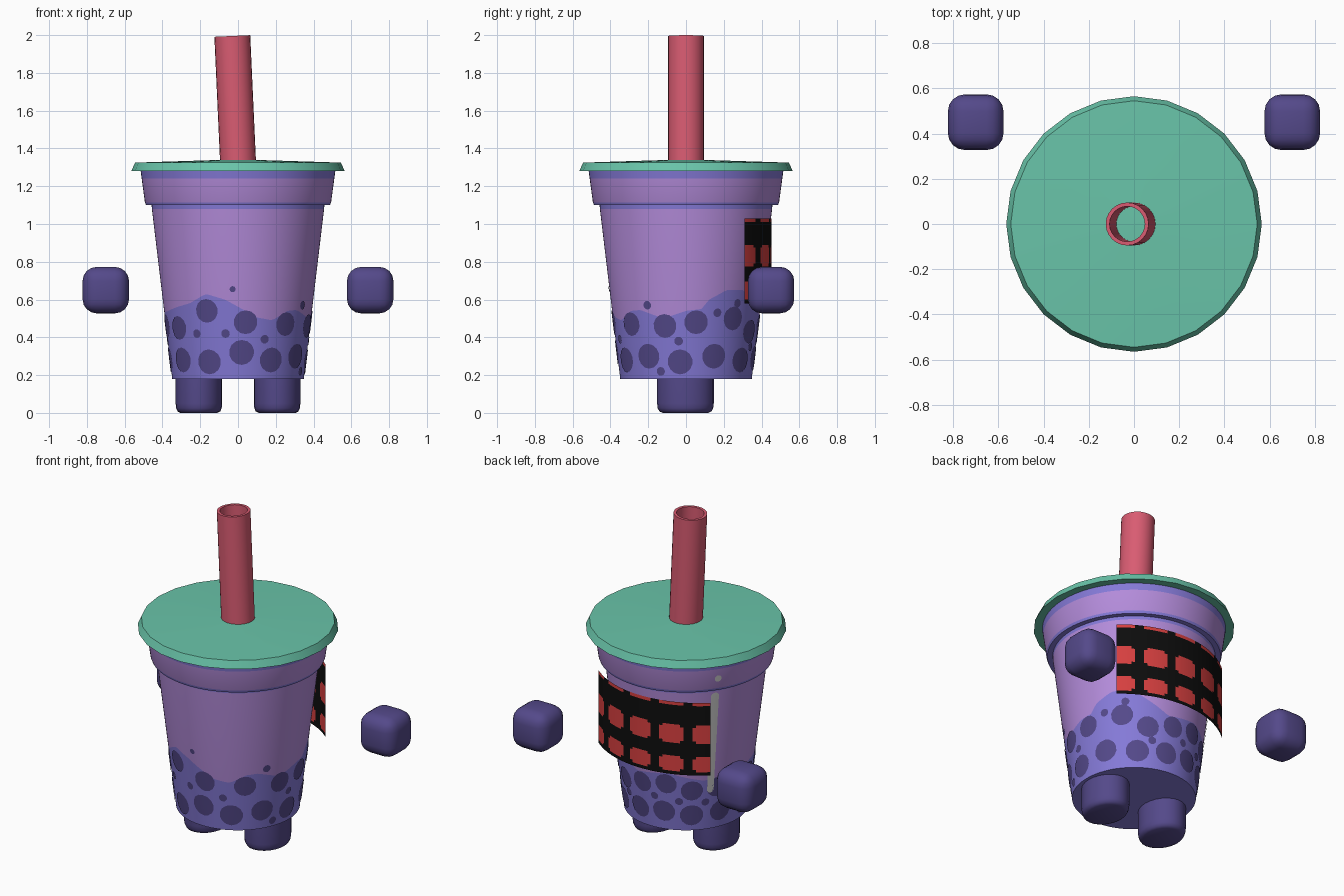
import bpy, bmesh
from math import sin, cos, pi, radians, degrees
from mathutils import Matrix

cube = bpy.data.objects.get("Cube")
if cube:
    bpy.data.objects.remove(cube)


def material(name, code):
    """Flat material from a hex colour, converted to linear values."""
    srgb = [int(code[i:i + 2], 16) / 255 for i in (0, 2, 4)]
    lin = [c / 12.92 if c < 0.04 else ((c + 0.055) / 1.055) ** 2.4 for c in srgb]
    mat = bpy.data.materials.new(name)
    mat.use_nodes = True
    mat.diffuse_color = (*lin, 1)
    mat.node_tree.nodes["Principled BSDF"].inputs["Base Color"].default_value = (*lin, 1)
    return mat


MILK = material("lilac_milk", "b48cdb")
LIQUID = material("periwinkle_liquid", "857ad8")
DARK = material("dark_plum", "54498a")
LID = material("mint_green", "69c4a9")
STRAW = material("straw_pink", "d95c72")
BLACK = material("band_black", "0d0d0d")
RED = material("band_red", "d84040")
GREY = material("glare_grey", "cfcfcf")


def finish(name, bm, mats, angle=35):
    mesh = bpy.data.meshes.new(name)
    bm.to_mesh(mesh)
    bm.free()
    for mat in mats:
        mesh.materials.append(mat)
    obj = bpy.data.objects.new(name, mesh)
    bpy.context.collection.objects.link(obj)
    bpy.ops.object.select_all(action="DESELECT")
    obj.select_set(True)
    bpy.context.view_layer.objects.active = obj
    bpy.ops.object.shade_smooth_by_angle(angle=radians(angle))
    return obj


def lathe(bm, profile, sides, indices=None, closed=False):
    """Spin (radius, height) pairs; a height may be a function of the angle."""
    rings = []
    for r, z in profile:
        ring = []
        for i in range(sides):
            a = 2 * pi * i / sides
            ring.append(bm.verts.new((r * cos(a), r * sin(a), z(a) if callable(z) else z)))
        rings.append(ring)
    pairs = list(zip(rings, rings[1:]))
    if closed:
        pairs.append((rings[-1], rings[0]))
    for k, (low, high) in enumerate(pairs):
        for i in range(sides):
            j = (i + 1) % sides
            f = bm.faces.new((low[i], low[j], high[j], high[i]))
            f.material_index = indices[k] if indices else 0
    return rings


def wall(z):
    """Outer radius of the cup at a height."""
    return 0.348 + 0.12 * (z - 0.18) if z < 1.1 else 0.493 + 0.135 * (z - 1.115)


# Wavy top of the liquid: angle in degrees, height
WAVE = [(-160, .54), (-130, .58), (-115, .63), (-100, .6), (-75, .505), (-62, .49),
        (-48, .54), (-38, .545), (-18, .5), (0, .54), (12, .55), (18, .6), (32, .65),
        (48, .65), (60, .6), (80, .52), (110, .55), (140, .5), (170, .52), (200, .54)]


def wave(a):
    d = degrees(a)
    if d > 200:
        d -= 360
    for (a0, z0), (a1, z1) in zip(WAVE, WAVE[1:]):
        if a0 <= d <= a1:
            return z0 + (z1 - z0) * (d - a0) / (a1 - a0)
    return WAVE[0][1]


# Cup with liquid, milk and stepped rim
bm = bmesh.new()
rows = lathe(bm, [(wall(.18), .18), (wall(.55), wave), (wall(1.08), 1.08), (wall(1.09), 1.1),
                  (.487, 1.1), (.493, 1.115), (wall(1.24), 1.24), (wall(1.285), 1.285)],
             120, [1, 0, 1, 1, 1, 0, 1])
for v in rows[1]:
    scale = wall(v.co.z) / wall(.55)
    v.co.x *= scale
    v.co.y *= scale
bm.faces.new(rows[0][::-1]).material_index = 1
finish("cup", bm, [MILK, LIQUID])


def patch(bm, deg, z, radius, stretch=0.0, sides=14):
    """Round or capsule-shaped plate draped on the cup wall."""
    def point(u, v):
        a = radians(deg) + u / wall(z)
        r = wall(z + v) + 0.004
        return bm.verts.new((r * cos(a), r * sin(a), z + v))

    rings = []
    for s in (0.5, 1):
        ring = []
        for i in range(sides):
            t = 2 * pi * (i + 0.5) / sides
            lift = stretch if sin(t) > 0 else -stretch
            ring.append(point(s * radius * cos(t), s * radius * sin(t) + lift))
        rings.append(ring)
    inner, outer = rings
    for i in range(sides):
        j = (i + 1) % sides
        bm.faces.new((inner[i], outer[i], outer[j], inner[j]))
    bm.faces.new(inner)


# Pearls painted on the liquid: angle, height and radius (hundredths)
UPPER = [(-145, 45), (-115, 54), (-84, 48), (-49, 47), (-17, 46), (8, 48), (40, 50),
         (62, 43), (85, 46), (108, 48), (130, 44), (152, 45), (190, 46)]
LOWER = [(-144, 28), (-115, 27), (-87, 32), (-61, 28), (-33, 30), (-5, 27), (24, 30),
         (53, 28), (80, 29), (105, 30), (130, 28), (157, 29), (186, 28)]
SMALL = [(-125, 42), (-100, 42), (-68, 39), (-31, 57), (43, 58), (25, 53), (-6, 38),
         (-22, 22), (66, 35), (97, 39), (119, 37), (142, 36), (172, 38)]
bm = bmesh.new()
for group, size in ((UPPER, .063), (LOWER, .066), (SMALL, .023)):
    for deg, z in group:
        patch(bm, deg, z / 100, size)
patch(bm, -94, .655, .016)
finish("pearls", bm, [DARK])

# Glare mark: a long bar with a dot above it
bm = bmesh.new()
patch(bm, 146, .745, .022, stretch=.305)
patch(bm, 146, 1.18, .021)
finish("glare_mark", bm, [GREY])

# Lid
bm = bmesh.new()
rings = lathe(bm, [(.5, 1.28), (.565, 1.28), (.545, 1.325), (.01, 1.342)], 24)
bm.faces.new(rings[0][::-1])
bm.faces.new(rings[-1])
finish("lid", bm, [LID])

# Hollow straw, leaning slightly
bm = bmesh.new()
lathe(bm, [(.095, 0), (.095, .664), (.078, .664), (.078, 0)], 24, closed=True)
straw = finish("straw", bm, [STRAW])
straw.location = (0, 0, 1.332)
straw.rotation_euler = (0, radians(-2.6), 0)

# Curved checked band behind the cup
COLUMNS = 82
HEIGHTS = [.58, .6, .615, .68, .695, .775, .79, .875, .89, 1.01, 1.03]
RED_ROWS = {1: 1, 2: 0, 3: 1, 5: 1, 6: 0, 7: 1, 9: 0}
bm = bmesh.new()
grid = []
for i in range(COLUMNS + 1):
    a = radians(49 + i)
    grid.append([bm.verts.new((.588 * cos(a), .588 * sin(a) - .135, z)) for z in HEIGHTS])
for i in range(COLUMNS):
    offset = abs((49.5 + i - 90 + 9.5) % 19 - 9.5)
    for k in range(len(HEIGHTS) - 1):
        f = bm.faces.new((grid[i][k], grid[i][k + 1], grid[i + 1][k + 1], grid[i + 1][k]))
        # cells have trimmed corners
        f.material_index = int(k in RED_ROWS and offset < 6.6 - 1.5 * RED_ROWS[k])
bmesh.ops.reverse_faces(bm, faces=bm.faces[:])
finish("checked_band", bm, [BLACK, RED])

# Floating hands and stubby feet
for side, x in (("left", 1), ("right", -1)):
    bm = bmesh.new()
    bmesh.ops.create_cube(bm, size=.246)
    bmesh.ops.bevel(bm, geom=bm.edges[:], offset=.075, segments=4, profile=.5, affect="EDGES")
    bmesh.ops.translate(bm, verts=bm.verts[:], vec=(x * .7, .45, .65))
    finish(side + "_hand", bm, [DARK], 60)

    bm = bmesh.new()
    rings = lathe(bm, [(.8, 0), (.92, .008), (.98, .025), (1, .05), (1, .2)], 24)
    bm.faces.new(rings[0][::-1])
    bm.faces.new(rings[-1])
    bm.transform(Matrix.Translation((x * .207, -.003, 0)) @ Matrix.Diagonal((.123, .15, 1, 1)))
    finish(side + "_foot", bm, [DARK], 60)
